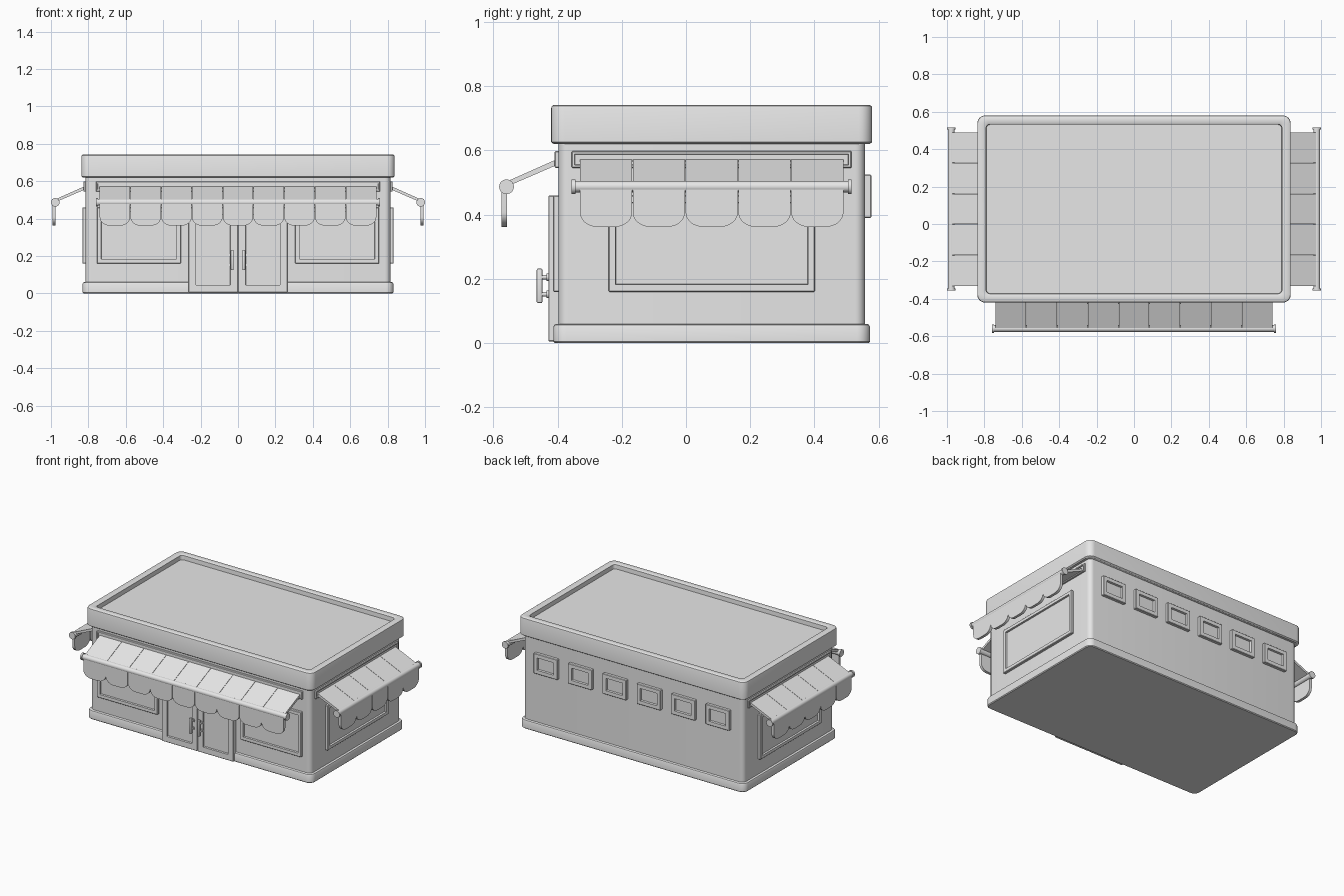
import bpy, bmesh
from math import pi, cos, sin, radians
from mathutils import Matrix, Vector

cube = bpy.data.objects.get("Cube")
if cube:
    bpy.data.objects.remove(cube, do_unlink=True)

grey = bpy.data.materials.new("plain grey")
grey.use_nodes = True
grey.diffuse_color = (0.8, 0.8, 0.8, 1)
grey.node_tree.nodes["Principled BSDF"].inputs["Base Color"].default_value = (0.8, 0.8, 0.8, 1)

CY = 0.08                      # centre of the building in depth
HX, HY = 0.815, 0.477          # half size of the walls
parts = []


def side(x, y, turn):
    """Frame on a wall: local -y points outward, z is height."""
    return Matrix.Translation((x, y, 0)) @ Matrix.Rotation(turn, 4, "Z")


FRONT = side(0, CY - HY, 0)
LEFT = side(HX, CY, pi / 2)
RIGHT = side(-HX, CY, -pi / 2)
BACK = side(0, CY + HY, pi)


def finish(bm, name, frame=Matrix()):
    bmesh.ops.recalc_face_normals(bm, faces=bm.faces)
    mesh = bpy.data.meshes.new(name)
    bm.to_mesh(mesh)
    bm.free()
    mesh.materials.append(grey)
    obj = bpy.data.objects.new(name, mesh)
    obj.matrix_world = frame
    bpy.context.collection.objects.link(obj)
    parts.append(obj)
    return obj


def loft(name, sections, steps=6):
    """Skin rounded rectangles given as (half x, half y, radius, z)."""
    bm = bmesh.new()
    loops = []
    for hx, hy, r, z in sections:
        loop = []
        for q, (sx, sy) in enumerate([(1, 1), (-1, 1), (-1, -1), (1, -1)]):
            for i in range(steps + 1):
                a = (q + i / steps) * pi / 2
                loop.append(bm.verts.new((sx * (hx - r) + r * cos(a),
                                          CY + sy * (hy - r) + r * sin(a), z)))
        loops.append(loop)
    for a, b in zip(loops, loops[1:]):
        for i in range(len(a)):
            j = (i + 1) % len(a)
            bm.faces.new((a[i], a[j], b[j], b[i]))
    bm.faces.new(loops[0][::-1])
    bm.faces.new(loops[-1])
    return finish(bm, name)


def add_box(bm, lo, hi, bevel=0.003, segments=1):
    lo, hi = Vector(lo), Vector(hi)
    m = Matrix.Translation((lo + hi) / 2) @ Matrix.Diagonal((*(hi - lo), 1))
    verts = bmesh.ops.create_cube(bm, size=1, matrix=m)["verts"]
    edges = {e for v in verts for e in v.link_edges}
    bmesh.ops.bevel(bm, geom=list(edges), offset=bevel, segments=segments,
                    profile=0.5, affect="EDGES")


def add_rod(bm, centre, radius, length, axis, sides=24):
    turn = Matrix.Rotation(pi / 2, 4, "Y" if axis == "x" else "X")
    bmesh.ops.create_cone(bm, cap_ends=True, segments=sides, radius1=radius, radius2=radius,
                          depth=length, matrix=Matrix.Translation(centre) @ turn)


def panel(name, frame, x0, x1, z0, z1, out, border, depth):
    """Raised slab with a recessed middle, used for windows and doors."""
    bm = bmesh.new()
    add_box(bm, (x0, -out, z0), (x1, 0.01, z1))
    bm.normal_update()
    face = max((f for f in bm.faces if f.normal.y < -0.99), key=lambda f: f.calc_area())
    bmesh.ops.inset_region(bm, faces=[face], thickness=border - 0.003)
    bmesh.ops.inset_region(bm, faces=[face], thickness=0.002, depth=-depth)
    return finish(bm, name, frame)


def prism(bm, outline, offset):
    """Extrude a flat outline by an offset."""
    face = bm.faces.new([bm.verts.new(p) for p in outline])
    new = bmesh.ops.extrude_face_region(bm, geom=[face])["geom"]
    bmesh.ops.translate(bm, vec=offset, verts=[v for v in new if isinstance(v, bmesh.types.BMVert)])


def awning(name, frame, count, half_bar):
    step, reach, bar_z, low = 0.1645, 0.162, 0.487, 0.362
    # mounting rail with a shallow groove
    panel(name + "_rail", frame, -half_bar, half_bar, 0.545, 0.598, 0.012, 0.012, 0.006)
    canopy, valance = bmesh.new(), bmesh.new()
    for i in range(count):
        a = (i - count / 2) * step + 0.001
        b = a + step - 0.002
        # sloping strip
        prism(canopy, [(a, 0, 0.575), (a, -reach, bar_z + 0.016),
                       (a, -reach, bar_z), (a, 0, 0.557)], (b - a, 0, 0))
        # hanging scallop with rounded lower corners
        rx, rz = 0.055, 0.045
        outline = [(a, bar_z), (b, bar_z)]
        for corner, start in ((b - rx, 0), (a + rx, -pi / 2)):
            for k in range(9):
                t = start - k * pi / 16
                outline.append((corner + rx * cos(t), low + rz + rz * sin(t)))
        prism(valance, [(x, -reach + 0.002, z) for x, z in outline], (0, -0.018, 0))
    finish(canopy, name + "_canopy", frame)
    finish(valance, name + "_valance", frame)
    # roller bar with end caps
    bar = bmesh.new()
    add_rod(bar, (0, -reach, bar_z), 0.018, 2 * half_bar - 0.01, "x")
    for s in (-1, 1):
        add_rod(bar, (s * (half_bar - 0.006), -reach, bar_z), 0.023, 0.012, "x")
    finish(bar, name + "_roller", frame)


# building shell
loft("walls", [(HX, HY, 0.03, 0.04), (HX, HY, 0.03, 0.63)])
loft("plinth", [(0.826, 0.488, 0.036, 0), (0.831, 0.493, 0.04, 0.005),
                (0.831, 0.493, 0.04, 0.05), (0.828, 0.49, 0.038, 0.057),
                (0.822, 0.484, 0.034, 0.06)])
loft("roof", [(0.83, 0.492, 0.036, 0.62), (0.838, 0.5, 0.042, 0.626),
              (0.838, 0.5, 0.042, 0.732), (0.836, 0.498, 0.04, 0.738),
              (0.83, 0.492, 0.036, 0.742), (0.797, 0.459, 0.022, 0.742),
              (0.791, 0.453, 0.02, 0.738), (0.789, 0.451, 0.02, 0.71)])

# awnings
awning("front_awning", FRONT, 9, 0.76)
awning("left_awning", LEFT, 5, 0.436)
awning("right_awning", RIGHT, 5, 0.436)

# shop windows
panel("front_window_right", FRONT, -0.755, -0.305, 0.16, 0.46, 0.017, 0.032, 0.012)
panel("front_window_left", FRONT, 0.305, 0.755, 0.16, 0.46, 0.017, 0.032, 0.012)
panel("left_window", LEFT, -0.322, 0.322, 0.16, 0.46, 0.017, 0.03, 0.012)
panel("right_window", RIGHT, -0.322, 0.322, 0.16, 0.46, 0.017, 0.03, 0.012)

# row of small rear windows
for i in range(6):
    x = (i - 2.5) * 0.254
    panel(f"rear_window_{i + 1}", BACK, x - 0.088, x + 0.088, 0.39, 0.525, 0.02, 0.036, 0.014)

# double doors with pull handles
for s, label in ((-1, "right"), (1, "left")):
    x0, x1 = sorted((s * 0.001, s * 0.265))
    panel(label + "_door", FRONT, x0, x1, 0.005, 0.46, 0.032, 0.055, 0.012)
    bm = bmesh.new()
    x = s * 0.031
    add_box(bm, (x - 0.008, -0.068, 0.125), (x + 0.008, -0.05, 0.232), 0.004, 2)
    for z in (0.152, 0.205):
        add_rod(bm, (x, -0.043, z), 0.007, 0.026, "y", 16)
        add_rod(bm, (x, -0.034, z), 0.012, 0.008, "y", 16)
    finish(bm, label + "_door_handle", FRONT)

# smooth rounded surfaces, crisp edges
bpy.ops.object.select_all(action="DESELECT")
for obj in parts:
    obj.select_set(True)
bpy.context.view_layer.objects.active = parts[0]
bpy.ops.object.shade_smooth_by_angle(angle=radians(35))
